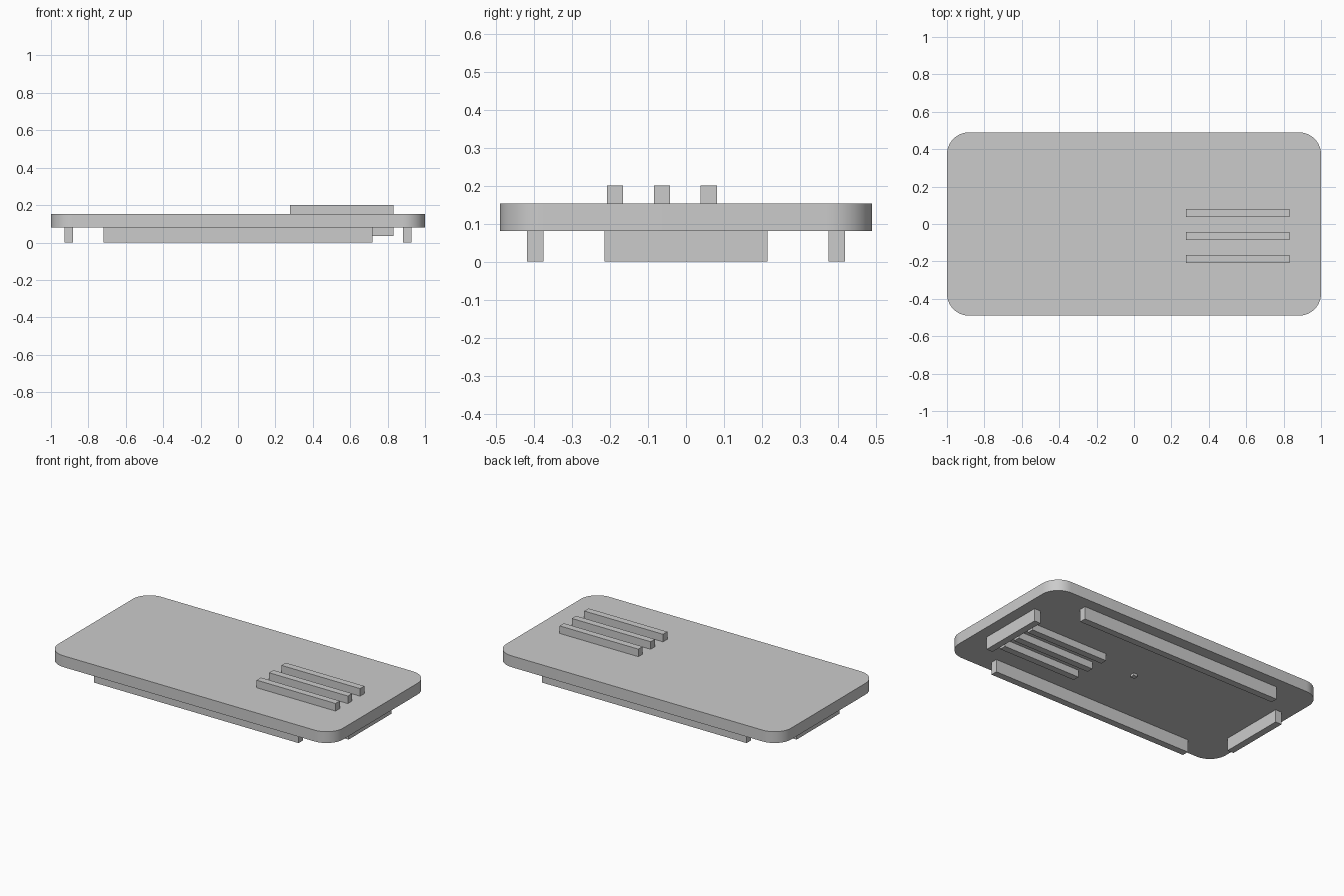
import bpy
import bmesh
from math import radians, cos, sin, pi

cube = bpy.data.objects.get("Cube")
if cube:
    bpy.data.objects.remove(cube, do_unlink=True)

grey = bpy.data.materials.new("light_grey")
grey.use_nodes = True
colour = (0.6, 0.6, 0.6, 1)
grey.diffuse_color = colour
grey.node_tree.nodes["Principled BSDF"].inputs["Base Color"].default_value = colour


def add_prism(name, outline, bottom, top):
    """Extrude a flat outline from one height to another."""
    bm = bmesh.new()
    face = bm.faces.new([bm.verts.new((x, y, bottom)) for x, y in outline])
    result = bmesh.ops.extrude_face_region(bm, geom=[face])
    for v in result["geom"]:
        if isinstance(v, bmesh.types.BMVert):
            v.co.z = top
    bmesh.ops.recalc_face_normals(bm, faces=bm.faces)
    mesh = bpy.data.meshes.new(name)
    bm.to_mesh(mesh)
    bm.free()
    mesh.materials.append(grey)
    obj = bpy.data.objects.new(name, mesh)
    bpy.context.collection.objects.link(obj)
    return obj


def add_block(name, x, y, width, depth, bottom, top):
    """Rectangular block centred on x, y."""
    w, d = width / 2, depth / 2
    outline = [(x - w, y - d), (x + w, y - d), (x + w, y + d), (x - w, y + d)]
    return add_prism(name, outline, bottom, top)


# Rounded lid plate
HALF_X, HALF_Y, RADIUS, STEPS = 1.0, 0.49, 0.118, 12
PLATE_BOTTOM, PLATE_TOP = 0.081, 0.153
outline = []
for corner, (sx, sy) in enumerate([(1, 1), (-1, 1), (-1, -1), (1, -1)]):
    for i in range(STEPS + 1):
        a = (corner + i / STEPS) * pi / 2
        outline.append((sx * (HALF_X - RADIUS) + RADIUS * cos(a),
                        sy * (HALF_Y - RADIUS) + RADIUS * sin(a)))
plate = add_prism("lid_plate", outline, PLATE_BOTTOM, PLATE_TOP)
bpy.ops.object.select_all(action="DESELECT")
plate.select_set(True)
bpy.context.view_layer.objects.active = plate
bpy.ops.object.shade_smooth_by_angle(angle=radians(30))

# Locating bars under the plate
BAR = 0.044
for side, label in ((-1, "front"), (1, "back")):
    add_block(label + "_bar", 0, side * 0.397, 1.438, BAR, 0, PLATE_BOTTOM)
for side, label in ((-1, "right"), (1, "left")):
    add_block(label + "_bar", side * 0.905, 0, BAR, 0.43, 0, PLATE_BOTTOM)

# Three ribs standing out above and below the plate
for i, y in enumerate((-0.187, -0.063, 0.06)):
    add_block(f"rib_{i + 1}", 0.554, y, 0.553, 0.043, 0.035, 0.201)

# Small centre stud on the underside
add_block("centre_stud", 0, 0, 0.03, 0.03, 0.066, PLATE_BOTTOM)
